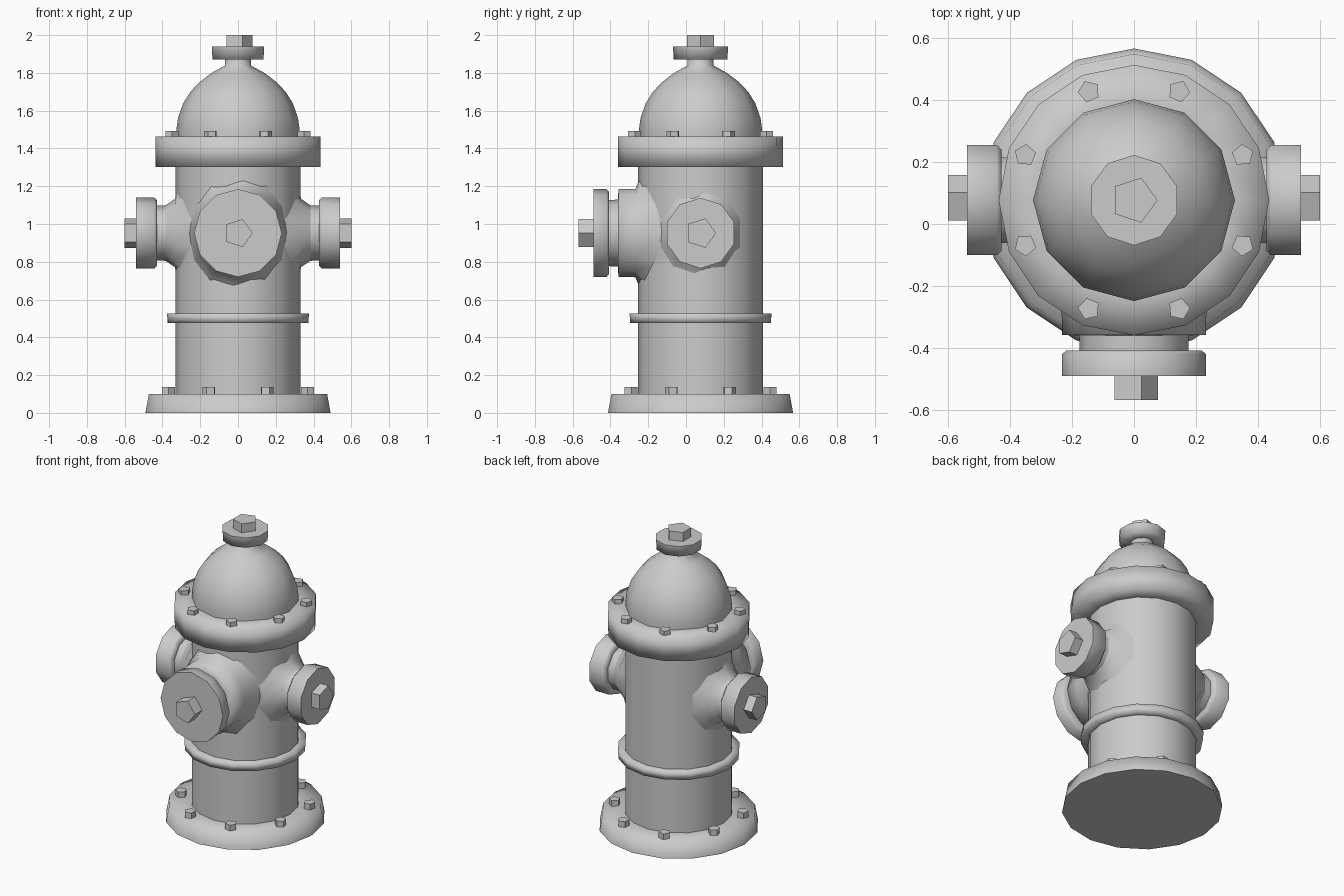
import bpy, bmesh, math
from mathutils import Matrix, Vector

if "Cube" in bpy.data.objects:
    bpy.data.objects.remove(bpy.data.objects["Cube"])

CY = 0.077          # y of the main vertical axis
BODY_R = 0.33
NOZZLE_Z = 0.952

gray = bpy.data.materials.new("cast_iron_gray")
gray.diffuse_color = (0.6, 0.6, 0.6, 1)
gray.use_nodes = True
gray.node_tree.nodes["Principled BSDF"].inputs["Base Color"].default_value = gray.diffuse_color


def finish(name, bm, smooth):
    """Turn a bmesh into a named object; flat end discs stay flat."""
    bmesh.ops.recalc_face_normals(bm, faces=bm.faces)
    for f in bm.faces:
        f.smooth = smooth and len(f.verts) == 4
    if smooth:
        for e in bm.edges:
            if any(len(f.verts) > 4 for f in e.link_faces):
                e.smooth = False
    me = bpy.data.meshes.new(name)
    bm.to_mesh(me)
    bm.free()
    me.materials.append(gray)
    ob = bpy.data.objects.new(name, me)
    bpy.context.collection.objects.link(ob)
    return ob


def lathe(name, profile, sides, frame, phase=0.0, smooth=True, wrap=None, caps=True):
    """Spin (radius, height) pairs round the local z axis of frame.
    wrap adds a last ring of that radius laid on the barrel's surface."""
    bm = bmesh.new()
    rings = []
    angles = [phase + 2 * math.pi * i / sides for i in range(sides)]
    for r, h in profile:
        rings.append([bm.verts.new(frame @ Vector((r * math.cos(a), r * math.sin(a), h)))
                      for a in angles])
    if wrap:
        ring = []
        for a in angles:
            t = wrap * math.cos(a) / BODY_R
            ring.append(bm.verts.new(frame @ Vector((
                BODY_R * math.sin(t), wrap * math.sin(a), BODY_R * math.cos(t) - 0.012))))
        rings.append(ring)
    for a, b in zip(rings, rings[1:]):
        for i in range(sides):
            j = (i + 1) % sides
            bm.faces.new((a[i], a[j], b[j], b[i]))
    if caps:
        bm.faces.new(rings[0])
        if not wrap:
            bm.faces.new(rings[-1])
    return finish(name, bm, smooth)


def outward(angle):
    """Frame at nozzle height: local z points outward, local y points up."""
    out = Vector((math.cos(angle), math.sin(angle), 0))
    up = Vector((0, 0, 1))
    side = up.cross(out)
    m = Matrix((side, up, out)).transposed().to_4x4()
    m.translation = (0, CY, NOZZLE_Z)
    return m


axis = Matrix.Translation((0, CY, 0))
Q = math.pi / 2

# Base plate, barrel, ring and upper flange
lathe("base_plate", [(0.49, 0), (0.472, 0.1), (0.32, 0.1)], 16, axis)
lathe("barrel", [(BODY_R, 0.09), (BODY_R, 0.5), (BODY_R, 1.31)], 16, axis)
lathe("barrel_ring", [(0.32, 0.475), (0.372, 0.475), (0.376, 0.527), (0.32, 0.527)], 16, axis)
lathe("upper_flange", [(0.32, 1.303), (0.436, 1.303), (0.437, 1.463), (0.31, 1.463)], 16, axis)

# Dome, top cap and top nut
lathe("dome", [(0.326, 1.45), (0.326, 1.5), (0.318, 1.56), (0.29, 1.64), (0.252, 1.70),
               (0.205, 1.75), (0.14, 1.80), (0.07, 1.838), (0.068, 1.88)], 12, axis)
lathe("top_cap", [(0.06, 1.872), (0.142, 1.872), (0.146, 1.94)], 10, axis, Q)
lathe("top_nut", [(0.076, 1.93), (0.076, 2.0)], 5, axis, smooth=False)

# Front nozzle: flared pipe, neck, cap and nut
front = outward(-Q)
lathe("front_pipe", [(0.17, 0.437), (0.232, 0.435), (0.234, 0.345)], 12, front,
      wrap=0.30, caps=False)
lathe("front_neck", [(0.178, 0.40), (0.175, 0.50)], 12, front)
lathe("front_cap", [(0.17, 0.485), (0.218, 0.485), (0.232, 0.497), (0.232, 0.568)], 12, front)
lathe("front_nut", [(0.078, 0.55), (0.078, 0.645)], 5, front, smooth=False)

# Side nozzles: flared pipe, neck, cap and nut
for label, angle, nut_phase in (("right", 0, 0), ("left", math.pi, math.pi)):
    f = outward(angle)
    lathe(label + "_pipe", [(0.146, 0.385), (0.18, 0.335)], 10, f, Q, wrap=0.245, caps=False)
    lathe(label + "_neck", [(0.148, 0.36), (0.144, 0.45)], 10, f, Q)
    lathe(label + "_cap", [(0.14, 0.428), (0.172, 0.428), (0.187, 0.443), (0.187, 0.54)],
          10, f, Q)
    lathe(label + "_nut", [(0.082, 0.52), (0.082, 0.6)], 5, f, nut_phase, smooth=False)

# Bolts round the base plate and the upper flange
for label, radius, z0, z1 in (("base_bolt", 0.40, 0.09, 0.138),
                              ("flange_bolt", 0.38, 1.45, 1.492)):
    for i in range(8):
        a = math.pi / 8 + i * math.pi / 4
        place = Matrix.Translation((radius * math.cos(a), CY + radius * math.sin(a), 0))
        lathe(f"{label}_{i + 1}", [(0.036, z0), (0.036, z1)], 5, place, a, smooth=False)
